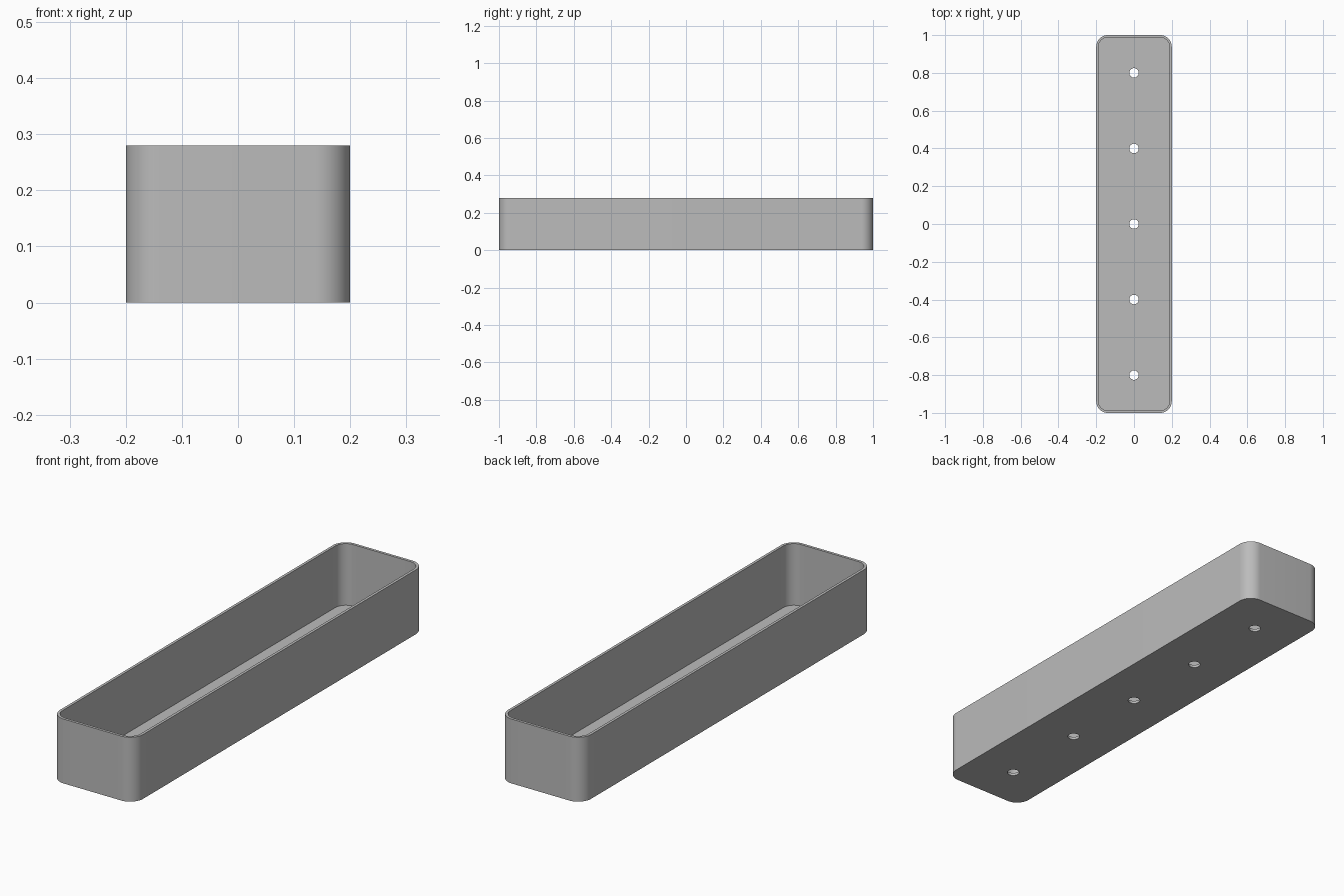
import bpy, bmesh, math

cube = bpy.data.objects.get("Cube")
if cube:
    bpy.data.objects.remove(cube, do_unlink=True)

WIDTH, LENGTH, HEIGHT = 0.4, 2.0, 0.28
WALL, FLOOR, RADIUS = 0.012, 0.012, 0.062
HOLE_RADIUS, HOLE_SPACING = 0.025, 0.4

grey = bpy.data.materials.new("Plain Grey")
grey.use_nodes = True
COLOUR = (0.5, 0.5, 0.5, 1)
grey.diffuse_color = COLOUR
grey.node_tree.nodes["Principled BSDF"].inputs["Base Color"].default_value = COLOUR


def rounded_outline(inset, steps=16):
    """Rounded rectangle, counter-clockwise, moved inwards by inset."""
    r = RADIUS - inset
    cx, cy = WIDTH / 2 - RADIUS, LENGTH / 2 - RADIUS
    points = []
    for i, (sx, sy) in enumerate([(1, 1), (-1, 1), (-1, -1), (1, -1)]):
        for k in range(steps + 1):
            a = (i + k / steps) * math.pi / 2
            points.append((sx * cx + r * math.cos(a), sy * cy + r * math.sin(a)))
    return points


def circle(y, steps=32):
    return [(HOLE_RADIUS * math.cos(2 * math.pi * k / steps),
             y + HOLE_RADIUS * math.sin(2 * math.pi * k / steps)) for k in range(steps)]


def add_loop(bm, points, z):
    return [bm.verts.new((x, y, z)) for x, y in points]


def bridge(bm, lower, upper):
    n = len(lower)
    for i in range(n):
        j = (i + 1) % n
        bm.faces.new((lower[i], lower[j], upper[j], upper[i]))


def fill(bm, loops):
    """Flat sheet between an outline and the holes in it."""
    edges = []
    for loop in loops:
        for a, b in zip(loop, loop[1:] + loop[:1]):
            edges.append(bm.edges.get((a, b)) or bm.edges.new((a, b)))
    bmesh.ops.triangle_fill(bm, use_beauty=True, use_dissolve=False, edges=edges)


bm = bmesh.new()
outer, inner = rounded_outline(0), rounded_outline(WALL)

# Walls and rim
outer_base, outer_rim = add_loop(bm, outer, 0), add_loop(bm, outer, HEIGHT)
inner_rim, inner_floor = add_loop(bm, inner, HEIGHT), add_loop(bm, inner, FLOOR)
bridge(bm, outer_base, outer_rim)
bridge(bm, outer_rim, inner_rim)
bridge(bm, inner_rim, inner_floor)

# Drainage holes
bottoms, tops = [outer_base], [inner_floor]
for i in range(-2, 3):
    ring = circle(i * HOLE_SPACING)
    low, high = add_loop(bm, ring, 0), add_loop(bm, ring, FLOOR)
    bridge(bm, high, low)
    bottoms.append(low)
    tops.append(high)

# Underside and inner floor
fill(bm, bottoms)
fill(bm, tops)
bmesh.ops.recalc_face_normals(bm, faces=bm.faces)

mesh = bpy.data.meshes.new("planter_tray")
bm.to_mesh(mesh)
bm.free()
mesh.materials.append(grey)
tray = bpy.data.objects.new("planter_tray", mesh)
bpy.context.collection.objects.link(tray)

# Smooth corners, sharp rim and hole edges
bpy.ops.object.select_all(action="DESELECT")
tray.select_set(True)
bpy.context.view_layer.objects.active = tray
bpy.ops.object.shade_smooth_by_angle(angle=math.radians(30))
